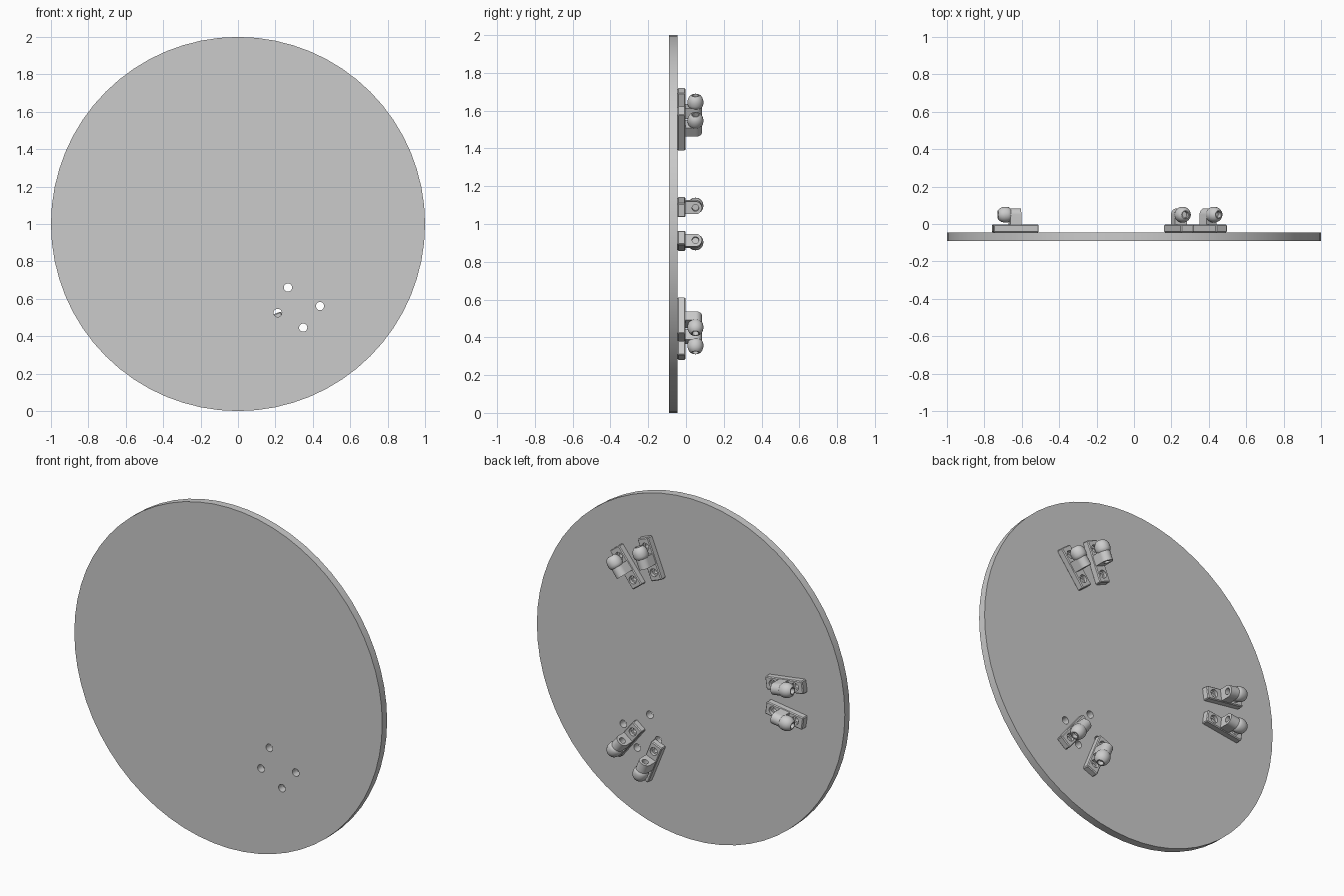
import bpy, bmesh
from math import pi, sin, cos, radians
from mathutils import Matrix, Vector

if "Cube" in bpy.data.objects:
    bpy.data.objects.remove(bpy.data.objects["Cube"])

CENTRE = Vector((0, 0, 1))
AXIS_Y = 0.05                      # depth of the screw axis
HOLES = (0.566, 0.712)             # radial positions of mounting holes
ANGLES = [radians(g + s) for g in (180, 60, -60) for s in (-8, 8)]


def make_object(name, bm, smooth=True):
    bmesh.ops.recalc_face_normals(bm, faces=bm.faces)
    me = bpy.data.meshes.new(name)
    bm.to_mesh(me)
    bm.free()
    if smooth:
        me.shade_smooth()
        me.set_sharp_from_angle(angle=radians(35))
    ob = bpy.data.objects.new(name, me)
    bpy.context.collection.objects.link(ob)
    return ob


def add_cyl(bm, x, y0, y1, r0, r1, n, z=0.0):
    """Cone or cylinder along y, from radius r0 at y0 to r1 at y1."""
    rot = Matrix.Rotation(-pi / 2, 4, 'X')
    bmesh.ops.create_cone(bm, cap_ends=True, segments=n, radius1=r0, radius2=r1,
                          depth=y1 - y0,
                          matrix=Matrix.Translation((x, (y0 + y1) / 2, z)) @ rot)


def lathe_x(bm, profile, n):
    """Closed revolve of (x, radius) points about the screw axis."""
    vs = [bm.verts.new((x, AXIS_Y + r, 0)) for x, r in profile]
    es = [bm.edges.new(p) for p in zip(vs, vs[1:])]
    bmesh.ops.spin(bm, geom=vs + es, cent=(0, AXIS_Y, 0), axis=(1, 0, 0),
                   angle=2 * pi, steps=n, use_duplicate=False)
    bmesh.ops.remove_doubles(bm, verts=bm.verts, dist=1e-5)


def cut(ob, cutter_bm):
    cutter = make_object("hole_cutter", cutter_bm, False)
    cutter.hide_render = True
    mod = ob.modifiers.new("holes", 'BOOLEAN')
    mod.operation, mod.solver, mod.object = 'DIFFERENCE', 'EXACT', cutter
    dg = bpy.context.evaluated_depsgraph_get()
    me = bpy.data.meshes.new_from_object(ob.evaluated_get(dg))
    ob.modifiers.clear()
    ob.data = me
    bpy.data.objects.remove(cutter)
    me.shade_smooth()
    me.set_sharp_from_angle(angle=radians(35))


# round plate with twelve through holes
bm = bmesh.new()
add_cyl(bm, 0, -0.09, -0.045, 1, 1, 64)
plate = make_object("round_plate", bm)
plate.location = CENTRE
bm = bmesh.new()
for a in ANGLES:
    for r in HOLES:
        add_cyl(bm, r * cos(a), -0.12, 0.0, 0.022, 0.022, 20, r * sin(a))
cut(plate, bm)

# radial mounting bar with counterbored holes
bm = bmesh.new()
bmesh.ops.create_cube(bm, size=1, matrix=Matrix.Translation((0.641, -0.024, 0))
                      @ Matrix.Diagonal((0.243, 0.042, 0.075, 1)))
bmesh.ops.bevel(bm, geom=bm.edges[:], offset=0.005, segments=1, affect='EDGES')
bar = make_object("mounting_bar", bm)
for y0, y1, r in ((-0.1, 0.05, 0.013), (-0.022, 0.05, 0.023)):
    bm = bmesh.new()
    for x in HOLES:
        add_cyl(bm, x, y0, y1, r, r, 20)
    cut(bar, bm)

# upright post: arch profile extruded along the radius
bm = bmesh.new()
R = 0.034
pts = [(-0.006, -R)] + [(AXIS_Y + R * sin(pi * i / 16), -R * cos(pi * i / 16))
                        for i in range(17)] + [(-0.006, R)]
face = bm.faces.new([bm.verts.new((0.613, y, z)) for y, z in pts])
ext = bmesh.ops.extrude_face_region(bm, geom=[face])
bmesh.ops.translate(bm, vec=(0.059, 0, 0),
                    verts=[v for v in ext['geom'] if isinstance(v, bmesh.types.BMVert)])
post = make_object("arched_post", bm)
bm = bmesh.new()
lathe_x(bm, [(0.59, 0), (0.59, 0.018), (0.645, 0.018), (0.645, 0)], 20)
cut(post, bm)

# domed screw head with recessed socket
bm = bmesh.new()
lathe_x(bm, [(0.668, 0), (0.668, 0.034), (0.674, 0.039), (0.685, 0.042),
             (0.703, 0.042), (0.717, 0.038), (0.728, 0.031), (0.735, 0.022),
             (0.735, 0.017), (0.710, 0.017), (0.710, 0)], 24)
head = make_object("domed_screw_head", bm)

# repeat the bracket around the plate
for part in (bar, post, head):
    for i, a in enumerate(ANGLES):
        ob = part if i == 0 else part.copy()
        if i:
            bpy.context.collection.objects.link(ob)
        ob.location = CENTRE
        ob.rotation_euler = (0, a, 0)
